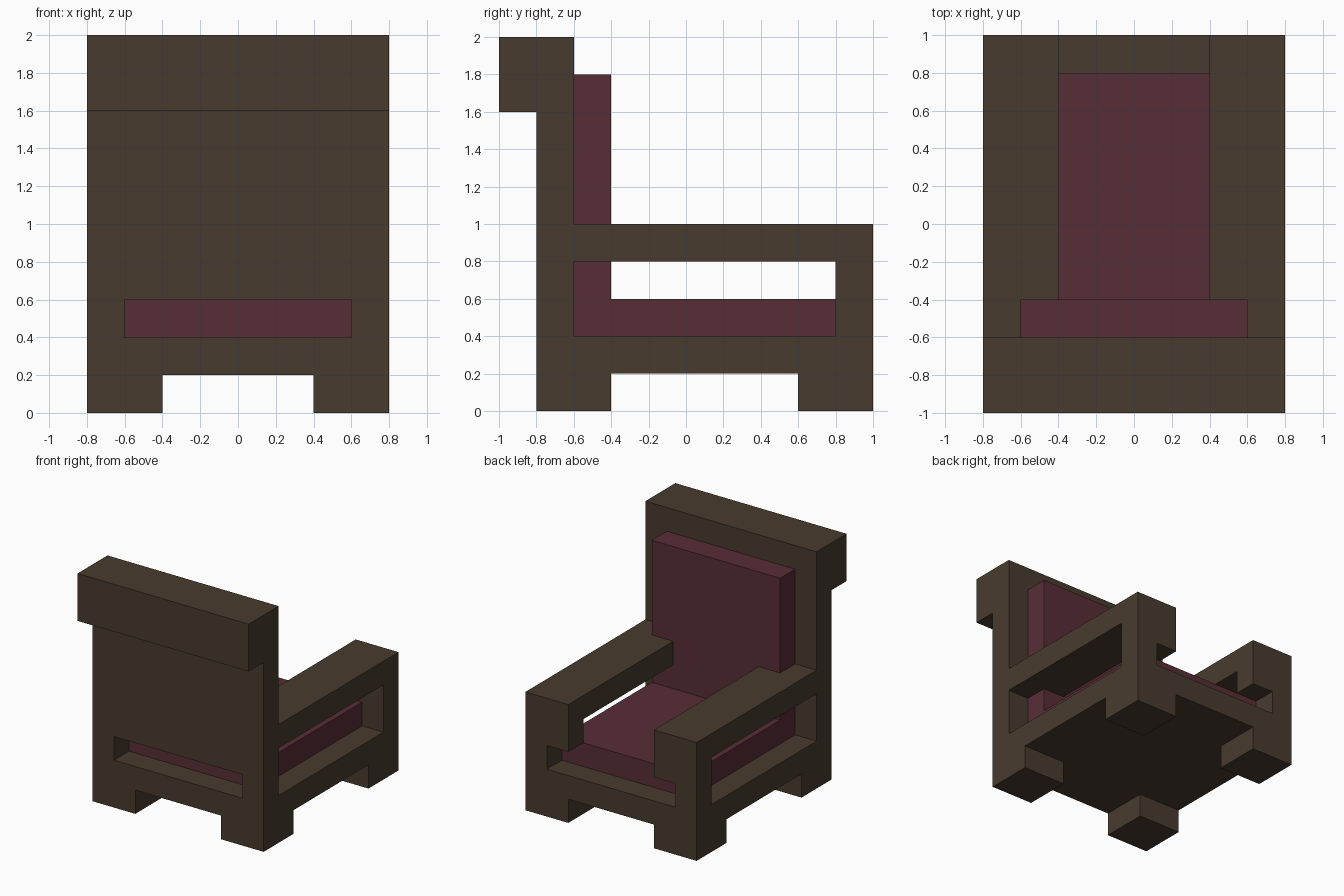
import bpy
import bmesh

if "Cube" in bpy.data.objects:
    bpy.data.objects.remove(bpy.data.objects["Cube"], do_unlink=True)


def material(name, rgb):
    mat = bpy.data.materials.new(name)
    mat.use_nodes = True
    colour = (*rgb, 1.0)
    mat.diffuse_color = colour
    bsdf = mat.node_tree.nodes["Principled BSDF"]
    bsdf.inputs["Base Color"].default_value = colour
    bsdf.inputs["Roughness"].default_value = 0.9
    return mat


def extrude_profile(name, profile, half_width, mat=None):
    """Extrude a side profile of (y, z) points across x."""
    bm = bmesh.new()
    face = bm.faces.new([bm.verts.new((-half_width, y, z)) for y, z in profile])
    moved = bmesh.ops.extrude_face_region(bm, geom=[face])["geom"]
    verts = [v for v in moved if isinstance(v, bmesh.types.BMVert)]
    bmesh.ops.translate(bm, vec=(2 * half_width, 0, 0), verts=verts)
    bmesh.ops.recalc_face_normals(bm, faces=bm.faces)
    mesh = bpy.data.meshes.new(name)
    bm.to_mesh(mesh)
    bm.free()
    obj = bpy.data.objects.new(name, mesh)
    bpy.context.collection.objects.link(obj)
    if mat:
        mesh.materials.append(mat)
    return obj


def cut(target, half_width, y0, y1, z0, z1):
    """Remove a box, centred on x, from the target."""
    cutter = extrude_profile("cutter", [(y0, z0), (y1, z0), (y1, z1), (y0, z1)], half_width)
    cutter.hide_render = True
    mod = target.modifiers.new("cut", "BOOLEAN")
    mod.operation = "DIFFERENCE"
    mod.solver = "EXACT"
    mod.object = cutter
    bpy.context.view_layer.objects.active = target
    bpy.ops.object.modifier_apply(modifier=mod.name)
    bpy.data.objects.remove(cutter, do_unlink=True)


wood = material("dark_wood", (0.065, 0.044, 0.027))
fabric = material("wine_fabric", (0.097, 0.027, 0.037))

# Wooden frame: base, legs, arms, backrest and overhanging head rail
frame = extrude_profile(
    "chair_frame",
    [(-0.8, 0), (1, 0), (1, 1), (-0.6, 1), (-0.6, 2), (-1, 2), (-1, 1.6), (-0.8, 1.6)],
    0.8, wood)

cut(frame, 0.4, -0.6, 1.2, 0.4, 1.2)    # seat well between the arms
cut(frame, 1.0, -0.6, 0.8, 0.4, 0.8)    # openings under the arms
cut(frame, 0.6, -1.2, 1.2, 0.4, 0.6)    # slot through front posts and back
cut(frame, 1.0, -0.4, 0.6, -0.2, 0.2)   # gap between front and back legs
cut(frame, 0.4, -1.2, 1.2, -0.2, 0.2)   # gap between left and right legs

# L-shaped seat and back cushion
extrude_profile(
    "seat_and_back_cushion",
    [(-0.6, 0.4), (0.8, 0.4), (0.8, 0.6), (-0.4, 0.6), (-0.4, 1.8), (-0.6, 1.8)],
    0.6, fabric)
